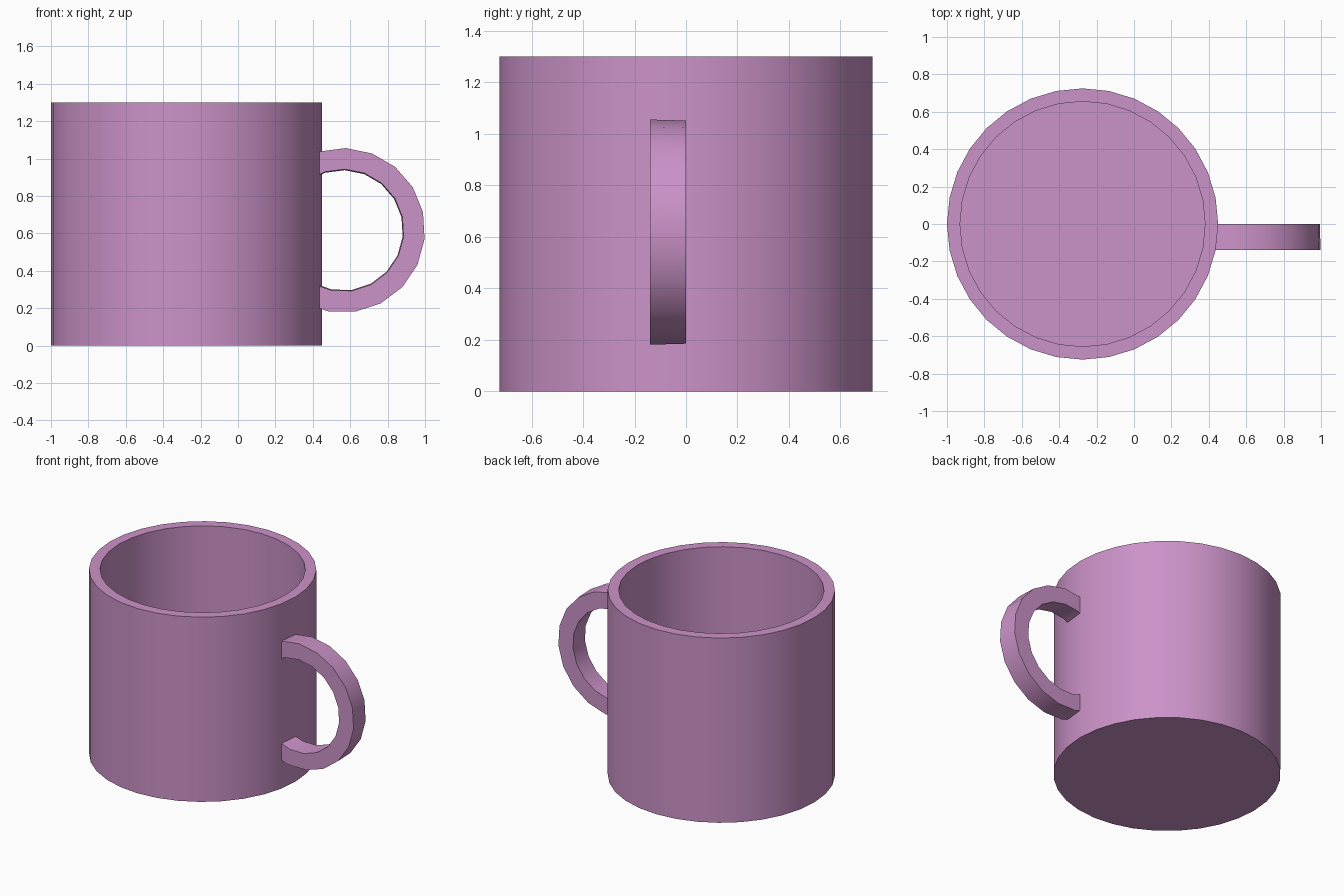
import bpy, bmesh, math

if "Cube" in bpy.data.objects:
    bpy.data.objects.remove(bpy.data.objects["Cube"])

mat = bpy.data.materials.new("pink")
mat.diffuse_color = (0.60, 0.29, 0.58, 1)
mat.use_nodes = True
mat.node_tree.nodes["Principled BSDF"].inputs["Base Color"].default_value = mat.diffuse_color


def finish(bm, name):
    bmesh.ops.recalc_face_normals(bm, faces=bm.faces)
    mesh = bpy.data.meshes.new(name)
    bm.to_mesh(mesh)
    bm.free()
    obj = bpy.data.objects.new(name, mesh)
    bpy.context.collection.objects.link(obj)
    mesh.materials.append(mat)
    bpy.ops.object.select_all(action='DESELECT')
    obj.select_set(True)
    bpy.context.view_layer.objects.active = obj
    bpy.ops.object.shade_smooth_by_angle(angle=math.radians(30))
    return obj


def skin(bm, a, b):
    # Quads between two closed loops
    n = len(a)
    for i in range(n):
        j = (i + 1) % n
        bm.faces.new((a[i], a[j], b[j], b[i]))


# Cup body: outer wall, rim, inner wall and floor
SIDES, CX = 32, -0.275
bm = bmesh.new()
loops = []
for r, z in [(0.725, 0), (0.725, 1.3), (0.655, 1.3), (0.655, 0.07)]:
    loops.append([bm.verts.new((CX + r * math.cos(math.tau * i / SIDES),
                                r * math.sin(math.tau * i / SIDES), z))
                  for i in range(SIDES)])
for a, b in zip(loops, loops[1:]):
    skin(bm, a, b)
bm.faces.new(loops[0])
bm.faces.new(loops[-1])
finish(bm, "cup_body")

# Handle: square-section arc, slightly smaller at the back
HX, HZ = 0.56, 0.616
bm = bmesh.new()
sections = []
for k in range(14):
    t = math.radians(125.6 - 18.8 * k)
    sections.append([bm.verts.new((HX + r * math.cos(t), y, HZ + r * math.sin(t)))
                     for r, y in [(0.44, -0.14), (0.436, 0), (0.322, 0), (0.327, -0.14)]])
for a, b in zip(sections, sections[1:]):
    skin(bm, a, b)
bm.faces.new(sections[0])
bm.faces.new(sections[-1])

# Trim the handle ends inside the cup wall
cut = bmesh.ops.bisect_plane(bm, geom=bm.verts[:] + bm.edges[:] + bm.faces[:],
                             plane_co=(0.40, 0, 0), plane_no=(1, 0, 0), clear_inner=True)
edges = [e for e in cut["geom_cut"] if isinstance(e, bmesh.types.BMEdge)]
bmesh.ops.holes_fill(bm, edges=edges, sides=0)
finish(bm, "handle")
